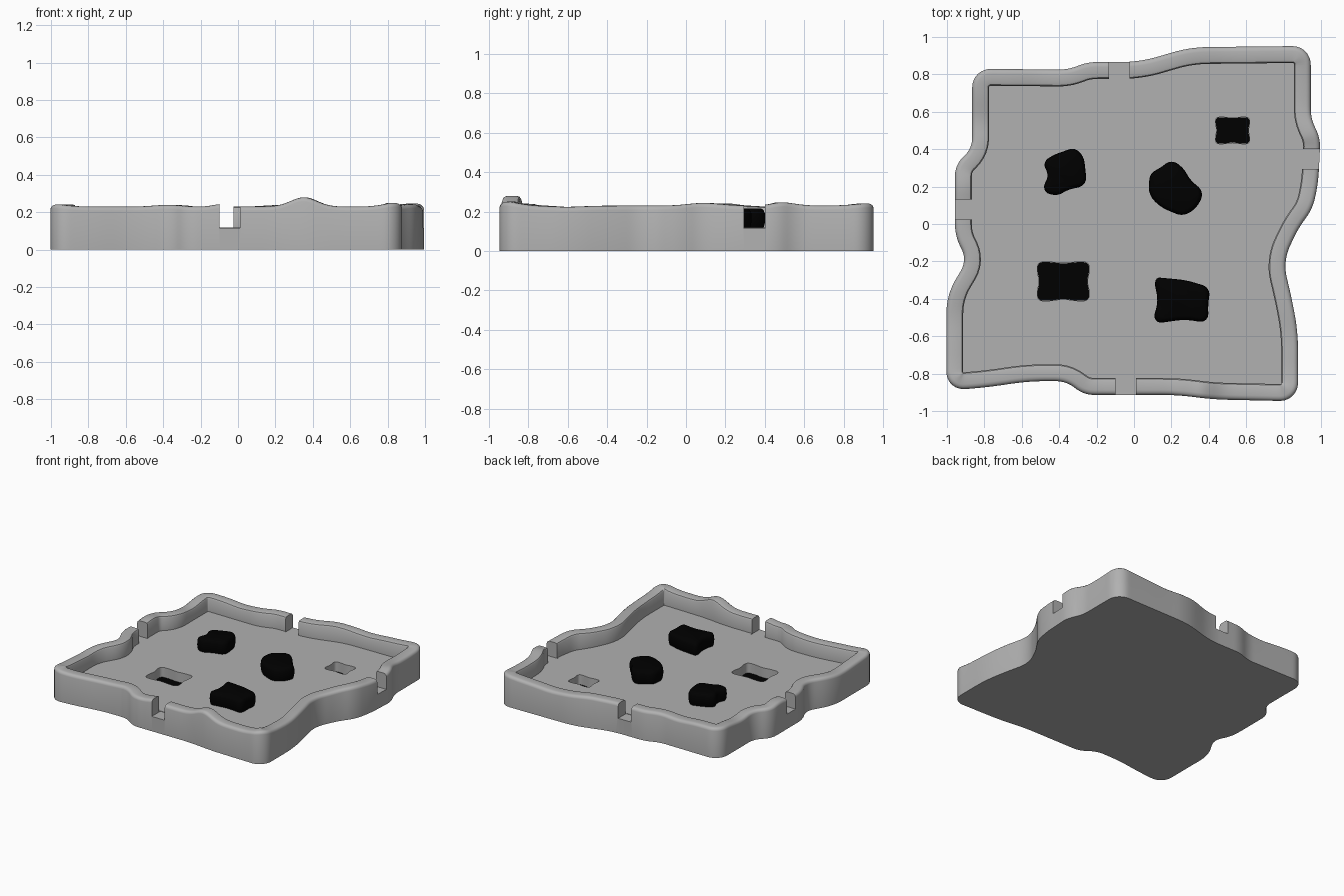
import bpy, bmesh, math
from mathutils import Vector

if "Cube" in bpy.data.objects:
    bpy.data.objects.remove(bpy.data.objects["Cube"])

FLOOR = 0.118


def fillet(points, cut, step):
    """Closed 2D outline with arc-rounded corners, resampled evenly."""
    pts = [Vector(p) for p in points]
    dense = []
    for i, p in enumerate(pts):
        a, b = pts[i - 1] - p, pts[(i + 1) % len(pts)] - p
        leg = min(cut, a.length * 0.499, b.length * 0.499)
        a.normalize()
        b.normalize()
        half = a.angle(b) / 2
        if half > 1.56:
            dense.append(p)
            continue
        bis = (a + b).normalized()
        c = p + bis * (leg / math.cos(half))
        r = leg * math.tan(half)
        sweep = math.pi / 2 - half
        side = Vector((-bis.y, bis.x))
        if side.dot(a) < 0:
            side = -side
        for k in range(13):
            t = sweep * (1 - k / 6)
            dense.append(c - bis * r * math.cos(t) + side * r * math.sin(t))
    out, carry = [], 0.0
    for i, p in enumerate(dense):
        q = dense[(i + 1) % len(dense)]
        length = (q - p).length
        while carry < length:
            out.append(p.lerp(q, carry / length))
            carry += step
        carry -= length
    if (out[-1] - out[0]).length < step * 0.5:
        out.pop()
    return out


def inset(ring, d):
    """Move a counter-clockwise outline inward by d."""
    res = []
    for i, p in enumerate(ring):
        t = (ring[(i + 1) % len(ring)] - ring[i - 1]).normalized()
        res.append(p + Vector((-t.y, t.x)) * d)
    return res


def loft(bm, rings):
    """Skin closed 3D rings and cap both ends."""
    loops = [[bm.verts.new(v) for v in ring] for ring in rings]
    for lo, hi in zip(loops, loops[1:]):
        n = len(lo)
        for i in range(n):
            j = (i + 1) % n
            bm.faces.new((lo[i], lo[j], hi[j], hi[i]))
    bm.faces.new(loops[0][::-1])
    bm.faces.new(loops[-1])


def make(name, bm, mat=None):
    bmesh.ops.recalc_face_normals(bm, faces=bm.faces)
    mesh = bpy.data.meshes.new(name)
    bm.to_mesh(mesh)
    bm.free()
    ob = bpy.data.objects.new(name, mesh)
    bpy.context.collection.objects.link(ob)
    if mat:
        mesh.materials.append(mat)
    return ob


def smooth(ob):
    bpy.ops.object.select_all(action='DESELECT')
    ob.select_set(True)
    bpy.context.view_layer.objects.active = ob
    bpy.ops.object.shade_smooth_by_angle(angle=math.radians(35))


def at(ring, z):
    return [(p.x, p.y, z) for p in ring]


def colour(name, v):
    mat = bpy.data.materials.new(name)
    mat.diffuse_color = (v, v, v, 1)
    mat.use_nodes = True
    mat.node_tree.nodes["Principled BSDF"].inputs["Base Color"].default_value = mat.diffuse_color
    return mat


black = colour("black_stone", 0.0)
grey = colour("grey_stone", 0.44)

# Wavy wall height: base plus soft humps and dips (x, y, amount, radius)
humps = [(.35, -.92, .05, .10), (.83, -.9, .022, .09), (-.98, -.85, .012, .1),
         (-.09, -.9, .014, .06), (-.38, -.85, .009, .1), (.9, .1, .016, .13),
         (.98, .5, .017, .09), (.9, .93, .012, .12), (-.87, .55, -.02, .12),
         (-.5, .83, -.012, .12), (.5, .94, -.012, .14), (-.95, .2, .012, .08),
         (-.98, -.5, -.012, .14), (.85, -.6, -.006, .12), (.2, .92, .008, .1)]


def height(p):
    return 0.23 + sum(a * math.exp(-((p.x - x) ** 2 + (p.y - y) ** 2) / (2 * (r * .7) ** 2))
                      for x, y, a, r in humps)


# Tray: wavy outline, rim profile swept around it, sunken floor
outline = fillet([(-1.003, -.89), (-.8, -.875), (-.56, -.84), (-.36, -.84), (-.27, -.914),
                  (.24, -.914), (.42, -.938), (.877, -.948), (.877, -.58), (.84, -.38),
                  (.795, -.2), (.88, -.02), (.955, .08), (.985, .22), (.997, .46),
                  (.945, .56), (.945, .952), (.3, .945), (.03, .866), (-.25, .866),
                  (-.35, .825), (-.865, .83), (-.865, .40), (-.957, .32), (-.957, -.07),
                  (-.89, -.19), (-1.003, -.38)], 0.098, 0.02)
hs = [height(p) for p in outline]
rings = [at(outline, 0)]
for d, drop in [(0, .022), (.004, .01), (.014, .002), (.026, 0), (.072, 0), (.084, .004), (.09, .014)]:
    rings.append([(p.x, p.y, h - drop) for p, h in zip(inset(outline, d), hs)])
rings.append(at(inset(outline, .09), FLOOR))
bm = bmesh.new()
loft(bm, rings)
tray = make("tray", bm, grey)

# Cutters: four wall notches and two floor pits
bm = bmesh.new()
for x0, x1, y0, y1 in [(-.10, .01, -1.1, -.81), (-.135, -.025, .77, 1.1),
                       (.885, 1.1, .295, .40), (-1.1, -.855, .025, .13)]:
    box = [Vector(p) for p in ((x0, y0), (x1, y0), (x1, y1), (x0, y1))]
    loft(bm, [at(box, FLOOR - .003), at(box, .5)])


def pit_outline(cx, cy, hx, hy):
    unit = [(-.98, -.98), (-.5, -1), (0, -.88), (.5, -1), (.98, -.98), (1, -.5), (.9, 0), (1, .5),
            (.98, .98), (.5, 1), (0, .9), (-.5, 1), (-.98, .98), (-1, .5), (-.9, 0), (-1, -.5)]
    return fillet([(cx + u * hx, cy + v * hy) for u, v in unit], .05, .01)


pits = [pit_outline(-.378, -.307, .14, .105), pit_outline(.527, .5, .092, .072)]
for ring in pits:
    loft(bm, [at(ring, .035), at(ring, .16)])
cutter = make("notch_cutter", bm, grey)
cutter.hide_render = True
mod = tray.modifiers.new("cuts", 'BOOLEAN')
mod.operation = 'DIFFERENCE'
mod.solver = 'EXACT'
mod.object = cutter
bpy.context.view_layer.objects.active = tray
bpy.ops.object.modifier_apply(modifier=mod.name)
bpy.data.objects.remove(cutter)
smooth(tray)

# Black bottoms of the pits
for i, ring in enumerate(pits):
    bm = bmesh.new()
    ring = inset(ring, .001)
    loft(bm, [at(ring, .028), at(ring, .042)])
    smooth(make(f"pit_bottom_{i + 1}", bm, black))

# Black stones standing on the floor
stones = [
    [(-.485, .20), (-.47, .165), (-.41, .15), (-.35, .185), (-.25, .205), (-.268, .36),
     (-.315, .41), (-.43, .37), (-.49, .33), (-.455, .26)],
    [(.075, .16), (.14, .09), (.26, .04), (.33, .08), (.38, .17), (.30, .235),
     (.265, .30), (.20, .345), (.14, .30), (.085, .27)],
    [(.105, -.50), (.13, -.53), (.27, -.51), (.40, -.53), (.395, -.43), (.41, -.34),
     (.28, -.30), (.12, -.285), (.11, -.32), (.13, -.41)]]
for i, pts in enumerate(stones):
    ring = fillet(pts, .05, .012)
    bm = bmesh.new()
    loft(bm, [at(inset(ring, d), z) for d, z in
              [(.012, FLOOR - .01), (.003, .135), (0, .16), (.002, .192), (.009, .208), (.022, .216)]])
    smooth(make(f"stone_{i + 1}", bm, black))
